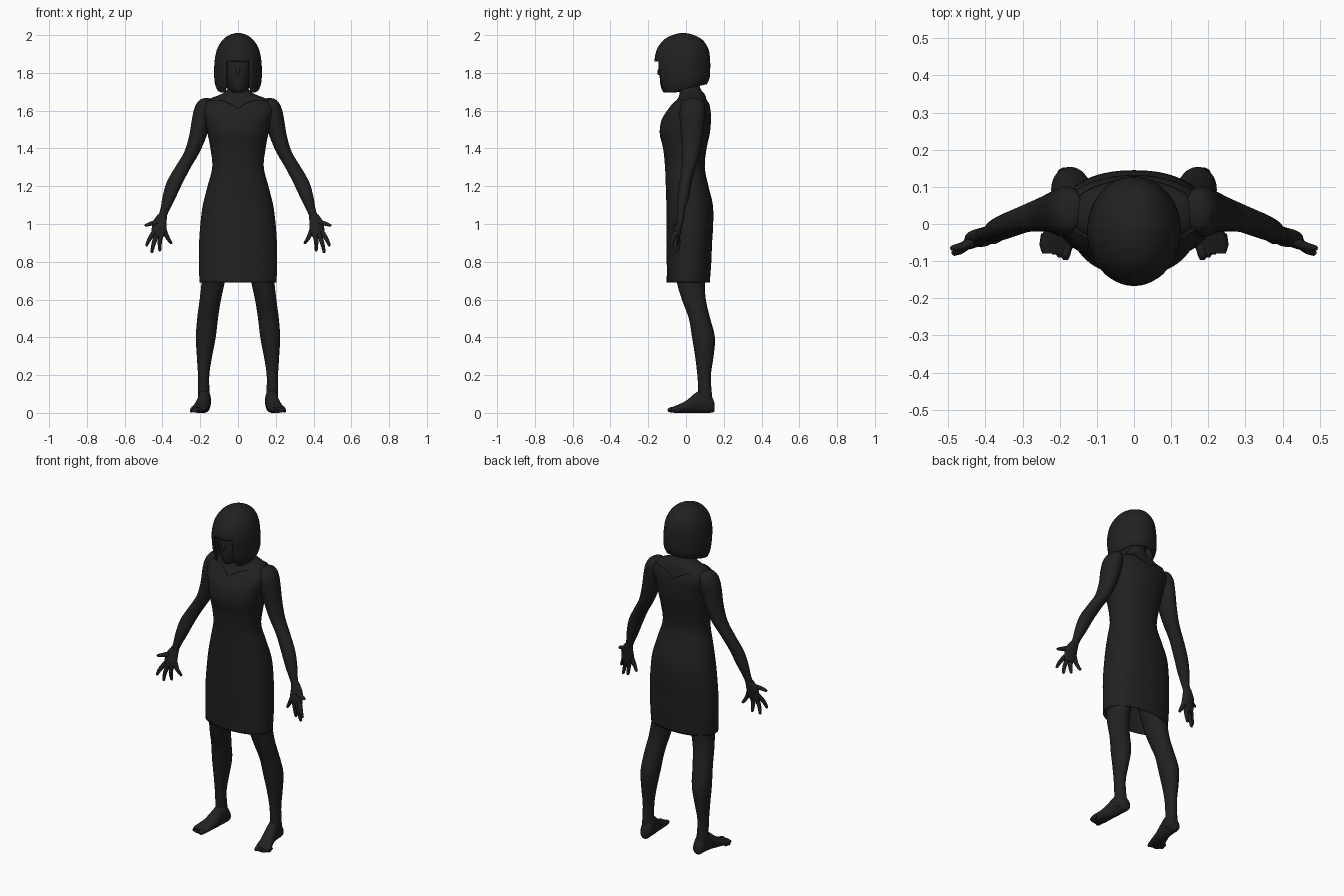
import bpy, bmesh, math
from mathutils import Vector

if "Cube" in bpy.data.objects:
    bpy.data.objects.remove(bpy.data.objects["Cube"], do_unlink=True)

black = bpy.data.materials.new("charcoal_black")
black.use_nodes = True
black.diffuse_color = (0.015, 0.015, 0.015, 1)
black.node_tree.nodes["Principled BSDF"].inputs["Base Color"].default_value = black.diffuse_color


def finish(name, bm, solid=0):
    """Turn a bmesh into a smooth shaded object."""
    bmesh.ops.recalc_face_normals(bm, faces=bm.faces)
    mesh = bpy.data.meshes.new(name)
    bm.to_mesh(mesh)
    bm.free()
    ob = bpy.data.objects.new(name, mesh)
    bpy.context.collection.objects.link(ob)
    mesh.materials.append(black)
    if solid:
        mod = ob.modifiers.new("thickness", "SOLIDIFY")
        mod.thickness = solid
    bpy.ops.object.select_all(action="DESELECT")
    ob.select_set(True)
    bpy.context.view_layer.objects.active = ob
    bpy.ops.object.shade_smooth_by_angle(angle=math.radians(50))
    return ob


def sample(rings, t):
    """Smoothly interpolate ring values at parameter t between 0 and 1."""
    f = t * (len(rings) - 1)
    i = min(int(f), len(rings) - 2)
    u = f - i
    a, b, c, d = (rings[max(0, min(len(rings) - 1, i + k))] for k in (-1, 0, 1, 2))
    return [q + u * ((r - p) / 2 + u * (p - 2.5 * q + 2 * r - s / 2 + u * (3 * (q - r) + s - p) / 2))
            for p, q, r, s in zip(a, b, c, d)]


def ring_point(ring, angle, power):
    """Point on a rounded section given as (height, x0, x1, y0, y1)."""
    h, x0, x1, y0, y1 = ring
    c, s = math.cos(angle), math.sin(angle)
    c = math.copysign(abs(c) ** (2 / power), c)
    s = math.copysign(abs(s) ** (2 / power), s)
    return Vector(((x0 + x1) / 2 + c * (x1 - x0) / 2, (y0 + y1) / 2 + s * (y1 - y0) / 2, h))


def loft(rings, side=1, power=2, steps=4, segs=32, caps=True, along_y=False, top=None):
    """Skin the rings; top(angle) may end each column at its own parameter."""
    bm = bmesh.new()
    n = steps * (len(rings) - 1)
    rows = []
    for i in range(n + 1):
        row = []
        for j in range(segs):
            a = math.tau * j / segs
            t = i / n * (top(a) if top else 1)
            p = ring_point(sample(rings, t), a, power)
            if along_y:
                p = Vector((p.x, p.z, p.y))
            p.x *= side
            row.append(bm.verts.new(p))
        rows.append(row)
    for lo, hi in zip(rows, rows[1:]):
        for j in range(segs):
            k = (j + 1) % segs
            bm.faces.new((lo[j], lo[k], hi[k], hi[j]))
    if caps:
        bm.faces.new(rows[0])
        bm.faces.new(rows[-1])
    return bm


def tube(name, points, side):
    """Tapered round digit through (x, y, z, radius) points."""
    bm = bmesh.new()
    segs, rows = 10, []
    pts = [sample(points, i / 8) for i in range(9)]
    tip = pts[-1]
    end = (Vector(tip[:3]) - Vector(pts[-2][:3])).normalized()
    pts.append([*(Vector(tip[:3]) + end * tip[3] * 0.7), tip[3] * 0.6])
    for i, p in enumerate(pts):
        d = Vector(pts[min(i + 1, 9)][:3]) - Vector(pts[max(i - 1, 0)][:3])
        u = d.cross(Vector((0.1, 1, 0.3))).normalized()
        v = d.cross(u).normalized()
        ring = [Vector(p[:3]) + p[3] * (u * math.cos(a) + v * math.sin(a))
                for a in (math.tau * j / segs for j in range(segs))]
        rows.append([bm.verts.new((q.x * side, q.y, q.z)) for q in ring])
    for lo, hi in zip(rows, rows[1:]):
        for j in range(segs):
            bm.faces.new((lo[j], lo[j - 1], hi[j - 1], hi[j]))
    bm.faces.new(rows[0])
    bm.faces.new(rows[-1])
    finish(name, bm)


def centred(profile):
    return [(z, -w, w, y0, y1) for z, w, y0, y1 in profile]


# Torso and neck
upper = [(1.3, .127, -.102, .09), (1.4, .137, -.112, .10), (1.48, .152, -.13, .117),
         (1.55, .165, -.12, .123), (1.61, .185, -.083, .12)]
finish("torso", loft(centred([(1.2, .15, -.09, .1)] + upper + [
    (1.655, .165, -.05, .11), (1.685, .095, -.035, .1), (1.71, .058, -.035, .08),
    (1.76, .05, -.045, .065), (1.82, .05, -.045, .065)]), power=2.2))

# Dress: open hem, scooped neckline front and back
shell = [(z, w + .005, y0 - .005, y1 + .005) for z, w, y0, y1 in upper]
skirt = [(.69, .2, -.098, .122), (.8, .203, -.098, .13), (.9, .202, -.1, .134), (1, .195, -.1, .14),
         (1.1, .182, -.1, .138), (1.2, .157, -.103, .115)]


def neckline(a):
    return .905 + .095 * abs(math.sin(2 * a)) ** .7


finish("dress", loft(centred(skirt + shell + [(1.655, .165, -.055, .115)]), power=2.25,
                     steps=5, segs=64, caps=False, top=neckline), solid=-.004)

# Head: face and nose
finish("head", loft(centred([(1.695, .02, -.115, -.06), (1.71, .045, -.128, .0), (1.75, .066, -.137, .06),
                             (1.82, .085, -.14, .09), (1.9, .085, -.13, .09), (1.96, .05, -.08, .05)])))
tube("nose", [(0, -.125, 1.84, .008), (0, -.14, 1.81, .011), (0, -.143, 1.795, .009)], 1)

# Bobbed hair, open in front of the face
hair = loft(centred([(1.7, .1, -.12, .1), (1.74, .112, -.137, .113), (1.8, .114, -.15, .116),
                     (1.86, .112, -.155, .116), (1.92, .1, -.143, .108), (1.965, .074, -.11, .08),
                     (1.99, .04, -.065, .035), (2, .004, -.02, -.01)]), segs=48, steps=5)
bmesh.ops.delete(hair, geom=[f for f in hair.faces if len(f.verts) > 4 and f.calc_center_median().z < 1.8
                             or f.calc_center_median().z < 1.86 and f.calc_center_median().y < 0
                             and abs(f.calc_center_median().x) < .06], context="FACES")
for v in hair.verts:
    if v.co.z < 1.85:
        v.co.z += max(0, v.co.y + .08) * .25 * (1.85 - v.co.z) / .15
finish("hair", hair, solid=-.012)

for side, word in ((1, "left"), (-1, "right")):
    # Arm from wrist to shoulder
    finish(word + "_arm", loft([
        (1.02, .385, .435, -.045, -.012), (1.07, .365, .413, -.045, -.005), (1.14, .33, .4, -.045, .015),
        (1.22, .292, .378, -.035, .03), (1.3, .25, .333, -.022, .05), (1.38, .203, .285, -.02, .072),
        (1.47, .165, .258, -.025, .088), (1.56, .14, .243, -.033, .098), (1.62, .13, .228, -.03, .1),
        (1.655, .135, .205, -.01, .085), (1.666, .155, .18, .025, .055)], side))

    # Hand: palm, four fingers and thumb
    finish(word + "_palm", loft([
        (.925, .405, .445, -.055, -.035), (.94, .388, .457, -.06, -.03), (.97, .378, .457, -.062, -.024),
        (1.01, .378, .452, -.054, -.014), (1.05, .375, .425, -.044, -.008)], side, segs=20))
    fingers = {"little": ((.39, -.04, .965), (.355, -.035, .86 + .04)),
               "ring": ((.408, -.046, .945), (.414, -.04, .862)),
               "middle": ((.43, -.05, .945), (.456, -.055, .852)),
               "index": ((.446, -.052, .955), (.484, -.078, .888)),
               "thumb": ((.43, -.045, 1.01), (.488, -.065, .993))}
    for finger, (base, tip) in fingers.items():
        b, t = Vector(base), Vector(tip)
        m = b.lerp(t, .5) + Vector((.003, -.005, 0))
        tube(f"{word}_{finger}_digit", [(*b, .014), (*m, .0115), (*t, .008)], side)

    # Leg from ankle to hip
    finish(word + "_leg", loft([
        (.03, .145, .21, .06, .148), (.1, .15, .212, .065, .137), (.2, .152, .212, .06, .132),
        (.3, .137, .218, .048, .146), (.4, .118, .223, .032, .153), (.5, .106, .216, .015, .128),
        (.6, .09, .203, -.022, .105), (.7, .068, .192, -.05, .1), (.85, .035, .18, -.07, .11),
        (1, .012, .17, -.075, .11)], side))

    # Foot running from heel to ball
    finish(word + "_foot", loft([
        (.152, .158, .192, .012, .045), (.14, .146, .206, .002, .08), (.1, .143, .212, 0, .13),
        (.05, .147, .218, 0, .105), (0, .153, .235, 0, .064), (-.05, .16, .253, 0, .04),
        (-.08, .172, .247, .002, .028)], side, along_y=True, segs=24))
    for i in range(5):
        x, y = .184 + .0155 * i, -.088 + .0065 * i
        r = .0145 - .0015 * i
        tube(f"{word}_toe_{i + 1}", [(x - .004, y + .035, r + .005, r), (x, y + .01, r + .002, r),
                                     (x, y, r, r * .8)], side)
